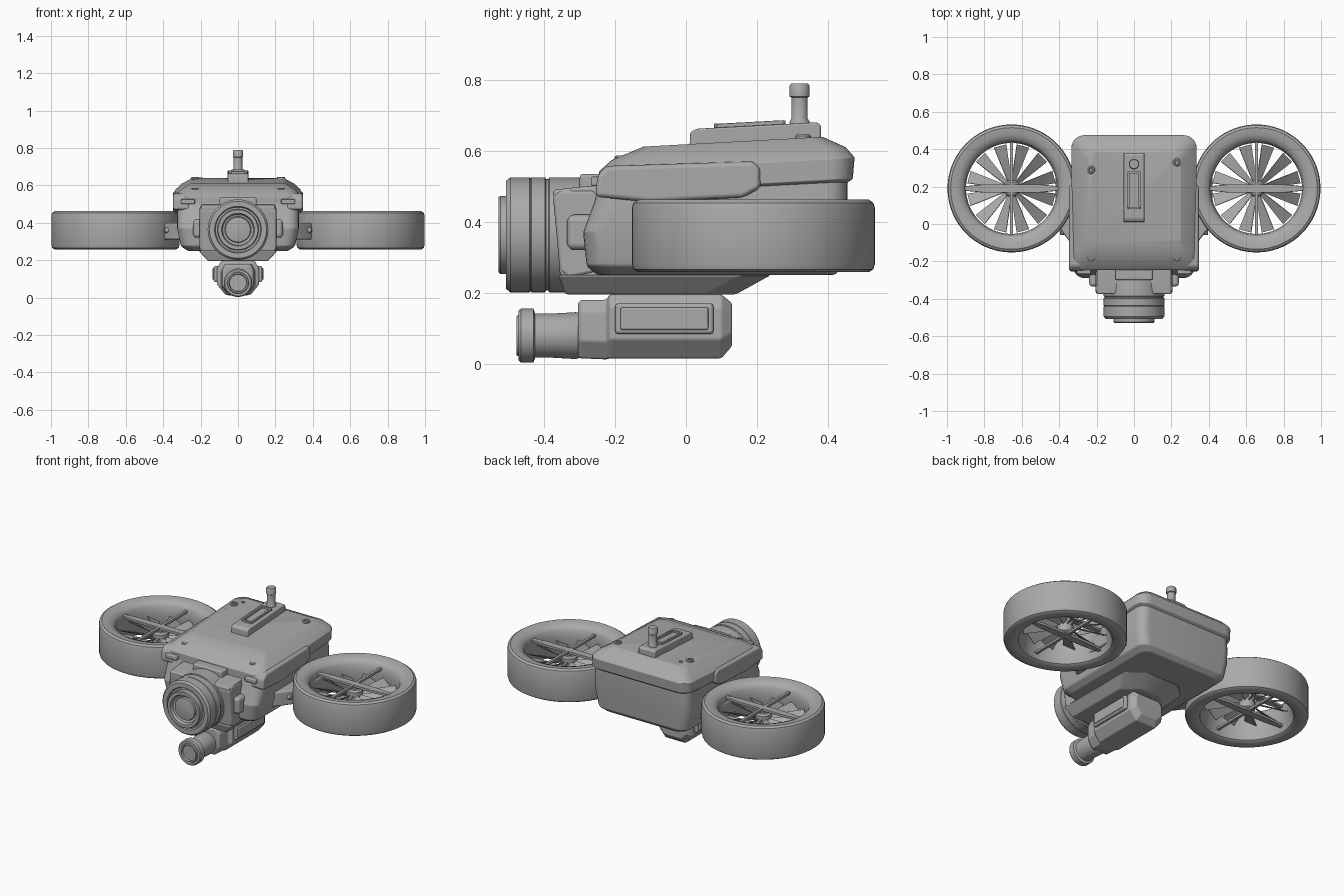
import bpy, bmesh, math
from mathutils import Matrix, Vector

cube = bpy.data.objects.get("Cube")
if cube:
    bpy.data.objects.remove(cube, do_unlink=True)

grey = bpy.data.materials.new("matte grey")
grey.use_nodes = True
grey.diffuse_color = (0.4, 0.4, 0.4, 1)
grey.node_tree.nodes["Principled BSDF"].inputs["Base Color"].default_value = (0.4, 0.4, 0.4, 1)


def finish(bm, name, bevel=0.0, segments=2):
    bmesh.ops.recalc_face_normals(bm, faces=bm.faces)
    mesh = bpy.data.meshes.new(name)
    bm.to_mesh(mesh)
    bm.free()
    mesh.materials.append(grey)
    ob = bpy.data.objects.new(name, mesh)
    bpy.context.collection.objects.link(ob)
    bpy.ops.object.select_all(action='DESELECT')
    ob.select_set(True)
    bpy.context.view_layer.objects.active = ob
    bpy.ops.object.shade_smooth_by_angle(angle=math.radians(35))
    if bevel:
        mod = ob.modifiers.new("Bevel", 'BEVEL')
        mod.width, mod.segments, mod.limit_method = bevel, segments, 'ANGLE'
        mod.angle_limit = math.radians(25)
        mod.harden_normals = True
    return ob


def skin(bm, rings, closed=False):
    """Bridge rings of points; cap the ends unless the loop closes."""
    rows = [[bm.verts.new(p) for p in ring] for ring in rings]
    n = len(rows[0])
    pairs = list(zip(rows, rows[1:])) + ([(rows[-1], rows[0])] if closed else [])
    for a, b in pairs:
        for i in range(n):
            j = (i + 1) % n
            bm.faces.new((a[i], a[j], b[j], b[i]))
    if not closed:
        bm.faces.new(rows[0])
        bm.faces.new(rows[-1])


def lathe(name, profile, centre, axis='Z', closed=False, sides=48):
    """Revolve (radius, position) pairs around an axis."""
    rings = []
    for r, t in profile:
        ring = []
        for k in range(sides):
            a = math.tau * k / sides
            c, s = r * math.cos(a), r * math.sin(a)
            p = {'Z': (c, s, t), 'Y': (c, t, s), 'X': (t, c, s)}[axis]
            ring.append(Vector(p) + Vector(centre))
        rings.append(ring)
    bm = bmesh.new()
    skin(bm, rings, closed)
    return finish(bm, name)


def box(name, lo, hi, bevel=0.01, segments=2):
    bm = bmesh.new()
    bmesh.ops.create_cube(bm, size=1)
    for v in bm.verts:
        v.co = [l + (h - l) * (c + 0.5) for l, h, c in zip(lo, hi, v.co)]
    return finish(bm, name, bevel, segments)


def side_profile(name, points, x0, x1, bevel=0.01, segments=2):
    """Extrude a (y, z) outline between two x positions."""
    bm = bmesh.new()
    skin(bm, [[(x, y, z) for y, z in points] for x in (x0, x1)])
    return finish(bm, name, bevel, segments)


def rounded_rect(hx, y0, y1, r, steps=6):
    pts = []
    for q, (cx, cy) in enumerate([(hx - r, y1 - r), (r - hx, y1 - r),
                                  (r - hx, y0 + r), (hx - r, y0 + r)]):
        for k in range(steps + 1):
            a = math.pi / 2 * (q + k / steps)
            pts.append((cx + r * math.cos(a), cy + r * math.sin(a)))
    return pts


def stack(name, sections, slope=0.0, bevel=0.008):
    """Loft rounded rectangles (z, half width, y0, y1, corner radius)."""
    bm = bmesh.new()
    skin(bm, [[(x, y, z + slope * y) for x, y in rounded_rect(hx, y0, y1, r)]
              for z, hx, y0, y1, r in sections])
    return finish(bm, name, bevel)


# Main hull and lid
stack("hull", [(0.25, 0.27, -0.25, 0.42, 0.06), (0.275, 0.305, -0.28, 0.445, 0.06),
               (0.37, 0.325, -0.29, 0.45, 0.06), (0.45, 0.325, -0.26, 0.455, 0.06),
               (0.52, 0.32, -0.24, 0.455, 0.06)])
stack("lid", [(0.485, 0.315, -0.235, 0.455, 0.06), (0.495, 0.335, -0.245, 0.47, 0.07),
              (0.555, 0.335, -0.245, 0.475, 0.07), (0.585, 0.305, -0.21, 0.45, 0.06),
              (0.618, 0.25, -0.12, 0.385, 0.04)], slope=0.055)

# Belly keel and front bracket
bm = bmesh.new()
keel = [(0.25, 0.21, -0.36, 0.24), (0.195, 0.16, -0.34, 0.14)]
skin(bm, [[(hx, y0, z), (hx, y1 - 0.08, z), (hx - 0.09, y1, z),
           (0.09 - hx, y1, z), (-hx, y1 - 0.08, z), (-hx, y0, z)] for z, hx, y0, y1 in keel])
finish(bm, "belly_keel", 0.008)
side_profile("camera_bracket", [(-0.375, 0.49), (-0.355, 0.25), (-0.34, 0.24), (-0.2, 0.24),
                                (-0.2, 0.5), (-0.28, 0.5)], -0.2, 0.2, 0.015)
box("bracket_cap", (-0.1, -0.3, 0.48), (0.1, -0.2, 0.535))

# Main camera
lathe("main_camera", [(0.15, -0.22), (0.162, -0.27), (0.162, -0.385), (0.157, -0.388),
                      (0.157, -0.394), (0.162, -0.397), (0.162, -0.435), (0.159, -0.438),
                      (0.162, -0.441), (0.162, -0.495), (0.152, -0.507), (0.125, -0.507),
                      (0.12, -0.495), (0.11, -0.495), (0.11, -0.523), (0.106, -0.528),
                      (0.088, -0.528), (0.082, -0.51), (0.07, -0.505), (0.066, -0.515),
                      (0.03, -0.521)],
      (0, 0, 0.363), 'Y', sides=64)

# Camera pod under the belly
bm = bmesh.new()
pod = [(-0.305, 0.075, 0.02, 0.17), (-0.295, 0.085, 0.015, 0.18), (-0.225, 0.09, 0.012, 0.18),
       (-0.215, 0.112, 0.015, 0.195), (0.1, 0.112, 0.015, 0.195), (0.13, 0.09, 0.05, 0.17)]
skin(bm, [[(hx * sx, y, z0 + (z1 - z0) * t) for sx, t in
           [(0.6, 0), (1, 0.3), (1, 0.8), (0.8, 1), (-0.8, 1), (-1, 0.8), (-1, 0.3), (-0.6, 0)]]
          for y, hx, z0, z1 in pod])
finish(bm, "pod_body", 0.006)
lathe("pod_lens", [(0.06, -0.29), (0.066, -0.31), (0.062, -0.38), (0.062, -0.425), (0.076, -0.43),
                   (0.076, -0.465), (0.07, -0.472), (0.058, -0.472), (0.055, -0.478),
                   (0.048, -0.478), (0.045, -0.466)], (0, 0, 0.079), 'Y')

# Top rail, slot frame and antenna
side_profile("top_rail", [(0.01, 0.61), (0.012, 0.652), (0.03, 0.662), (0.37, 0.68), (0.38, 0.672),
                          (0.38, 0.62)], -0.056, 0.056, 0.006)
for x in (-0.03, 0.03):
    side_profile("rail_slot_side", [(0.08, 0.66), (0.09, 0.676), (0.275, 0.686), (0.28, 0.67)],
                 x - 0.006, x + 0.006, 0.002)
for y in (0.085, 0.275):
    box("rail_slot_end", (-0.03, y - 0.006, 0.655), (0.03, y + 0.006, 0.672 + 0.05 * y), 0.002)
lathe("antenna", [(0.028, 0.66), (0.028, 0.682), (0.023, 0.69), (0.023, 0.75), (0.028, 0.753),
                  (0.028, 0.783), (0.024, 0.789)], (0, 0.32, 0), sides=24)

# Lid screws
for x, y, z in [(-0.23, 0.29, 0.63), (0.23, 0.33, 0.632), (-0.23, -0.18, 0.572), (0.23, -0.18, 0.572)]:
    lathe("lid_screw", [(0.022, z - 0.03), (0.022, z + 0.01), (0.017, z + 0.014), (0.011, z + 0.014),
                        (0.009, z + 0.008)], (x, y, 0), sides=20)
lathe("lid_pin", [(0.01, 0.61), (0.01, 0.642)], (-0.2, 0.335, 0), sides=12)


def fan_blades(name, cx, cy):
    """Twelve twisted blades around one hub."""
    bm = bmesh.new()
    for k in range(12):
        turn = Matrix.Translation((cx, cy, 0.36)) @ Matrix.Rotation(math.tau * (k + 0.5) / 12, 4, 'Z')
        rings = []
        for r, w, tilt in [(0.04, 0.014, 0.8), (0.14, 0.028, 0.65), (0.235, 0.038, 0.5)]:
            twist = turn @ Matrix.Rotation(tilt, 4, 'X')
            rings.append([twist @ Vector((r, y, z)) for y, z in
                          [(-w, -0.002), (w, -0.002), (w, 0.002), (-w, 0.002)]])
        skin(bm, rings)
    return finish(bm, name)


# Parts repeated on both sides
for side, label in ((1, "left"), (-1, "right")):
    def span(a, b):
        return sorted((side * a, side * b))

    cx, cy = side * 0.655, 0.19
    lathe(label + "_duct", [(0.325, 0.258), (0.338, 0.266), (0.342, 0.28), (0.342, 0.44),
                            (0.338, 0.453), (0.325, 0.462), (0.29, 0.459), (0.262, 0.448),
                            (0.249, 0.43), (0.243, 0.39), (0.243, 0.34), (0.26, 0.268),
                            (0.275, 0.258)], (cx, cy, 0), closed=True, sides=72)
    fan_blades(label + "_fan_blades", cx, cy)
    lathe(label + "_fan_hub", [(0.03, 0.30), (0.045, 0.31), (0.045, 0.39), (0.035, 0.40),
                               (0.02, 0.40), (0.02, 0.425)], (cx, cy, 0), sides=24)
    for z in (0.42, 0.30):
        box(label + "_thin_strut", (cx - 0.009, cy - 0.25, z - 0.008), (cx + 0.009, cy + 0.25, z + 0.008), 0.003)
        bm = bmesh.new()
        skin(bm, [[(cx + x, cy + y, z + dz) for x, y in
                   [(-0.25, -0.012), (-0.15, -0.022), (0.15, -0.022), (0.25, -0.012),
                    (0.25, 0.012), (0.15, 0.022), (-0.15, 0.022), (-0.25, 0.012)]]
                  for dz in (-0.008, 0.008)])
        finish(bm, label + "_wide_strut", 0.003)

    # Duct arm
    bm = bmesh.new()
    skin(bm, [[(side * x, y, z) for x, y in [(0.29, -0.14), (0.34, -0.1), (0.4, -0.02),
                                            (0.42, 0.1), (0.42, 0.28), (0.29, 0.32)]]
              for z in (0.31, 0.40)])
    finish(bm, label + "_duct_arm", 0.01)
    lathe(label + "_arm_pin", [(0.014, 0.36), (0.014, 0.39), (0.01, 0.395)] if side > 0 else
          [(0.014, -0.36), (0.014, -0.39), (0.01, -0.395)], (0, -0.045, 0.36), 'X', sides=16)

    # Shoulder shell
    x0, x1 = span(0.26, 0.347)
    side_profile(label + "_shoulder_shell", [(-0.255, 0.47), (-0.25, 0.53), (-0.225, 0.557),
                                             (0.19, 0.57), (0.21, 0.55), (0.21, 0.495),
                                             (0.16, 0.468), (-0.1, 0.455)], x0, x1, 0.016, 3)
    x0, x1 = span(0.23, 0.305)
    box(label + "_front_light", (x0, -0.268, 0.5), (x1, -0.23, 0.527), 0.006)

    # Camera ear and pivot knob
    x0, x1 = span(0.12, 0.205)
    side_profile(label + "_camera_ear", [(-0.375, 0.47), (-0.355, 0.26), (-0.33, 0.24), (-0.24, 0.26),
                                         (-0.22, 0.44), (-0.26, 0.49), (-0.355, 0.49)], x0, x1, 0.012)
    x0, x1 = span(0.19, 0.24)
    box(label + "_pivot_knob", (x0, -0.335, 0.32), (x1, -0.25, 0.42), 0.02, 3)

    # Pod side panel with a raised rim
    x0, x1 = span(0.1, 0.13)
    box(label + "_pod_panel", (x0, -0.2, 0.083), (x1, 0.078, 0.17), 0.01)
    x0, x1 = span(0.12, 0.137)
    box(label + "_pod_panel_face", (x0, -0.185, 0.095), (x1, 0.063, 0.158), 0.006)
